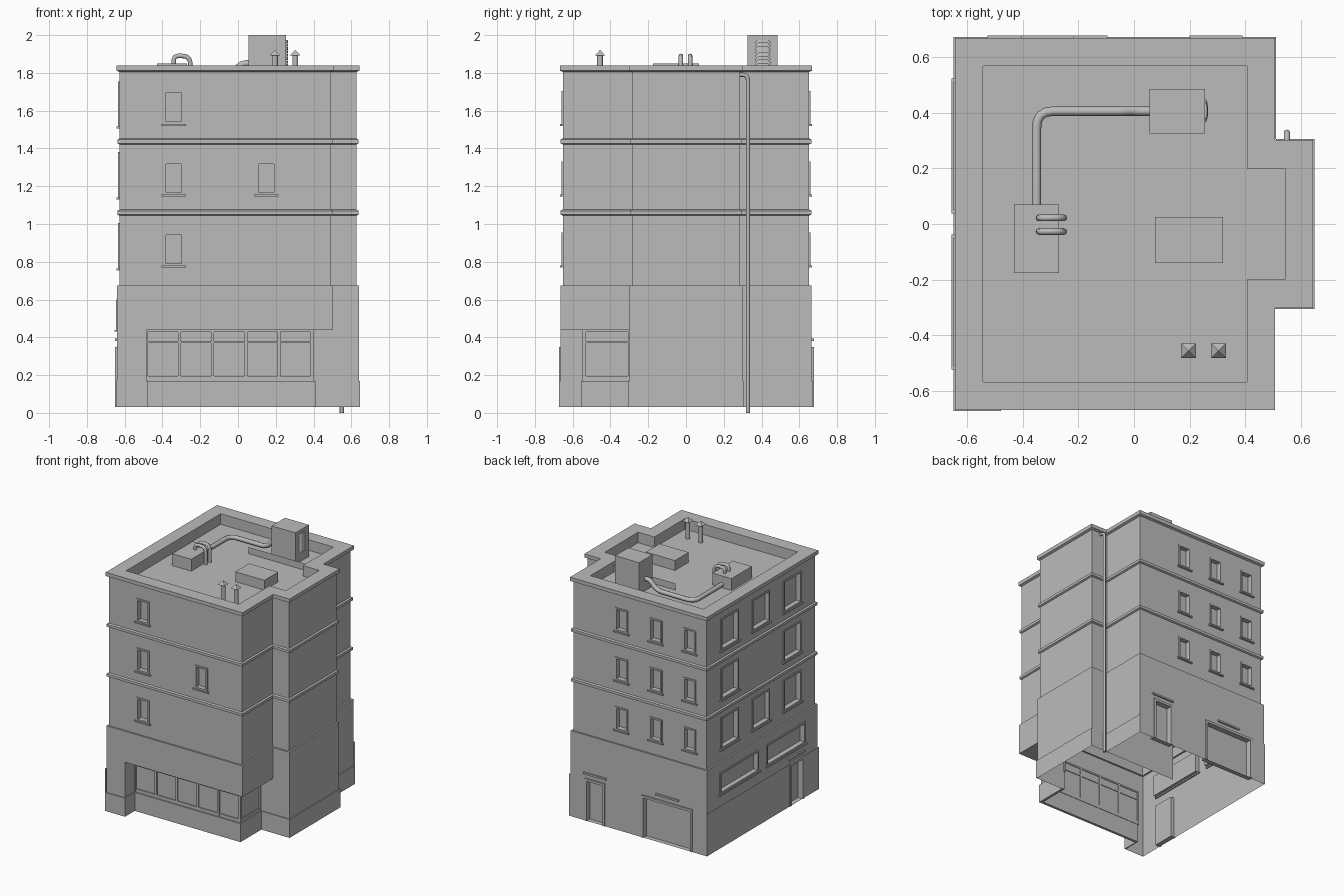
import bpy, bmesh
from math import pi
from mathutils import Vector, Matrix

cube = bpy.data.objects.get("Cube")
if cube:
    bpy.data.objects.remove(cube, do_unlink=True)

GREY = (0.5, 0.5, 0.5, 1)
mat = bpy.data.materials.new("plain_grey")
mat.use_nodes = True
mat.diffuse_color = GREY
mat.node_tree.nodes["Principled BSDF"].inputs["Base Color"].default_value = GREY

BASE, PLINTH, SHOP, LEDGE, TOP, ROOF = 0.03, 0.17, 0.44, 0.675, 1.84, 1.76
GROUND = 0.013          # how far the ground storey stands out
PLINTH_OUT = 0.02


def finish(name, bm, smooth=False):
    mesh = bpy.data.meshes.new(name)
    bm.to_mesh(mesh)
    bm.free()
    mesh.materials.append(mat)
    obj = bpy.data.objects.new(name, mesh)
    bpy.context.collection.objects.link(obj)
    if smooth:
        for poly in mesh.polygons:
            poly.use_smooth = True
    return obj


def face(bm, pts):
    return bm.faces.new([bm.verts.new(p) for p in pts])


def box(bm, lo, hi):
    lo, hi = Vector(lo), Vector(hi)
    m = Matrix.Translation((lo + hi) / 2) @ Matrix.Diagonal((hi - lo).to_4d())
    bmesh.ops.create_cube(bm, size=1, matrix=m)


def outline(d):
    """Plan of the building, grown outwards by d."""
    w, x, y, b = 0.627 + d, 0.49 + d, 0.652 + d, 0.285 + d
    return [(-w, -y), (x, -y), (x, -b), (w, -b), (w, b), (x, b), (x, y), (-w, y)]


def sweep(name, profile):
    """Run a (distance, height) profile round the plan."""
    bm = bmesh.new()
    rings = [[bm.verts.new((*p, z)) for p in outline(d)] for d, z in profile]
    for low, high in zip(rings, rings[1:]):
        for i in range(len(low)):
            j = (i + 1) % len(low)
            bm.faces.new((low[i], low[j], high[j], high[i]))
    return bm, rings


class Wall:
    """Vertical plane from p0 to p1, outside on the right; u is world x or y."""

    def __init__(self, p0, p1):
        self.p0 = p0
        self.axis = 0 if abs(p1[0] - p0[0]) > abs(p1[1] - p0[1]) else 1
        self.ends = p0[self.axis], p1[self.axis]
        self.sign = 1 if self.ends[1] > self.ends[0] else -1
        self.out = (0, -self.sign) if self.axis == 0 else (self.sign, 0)

    def at(self, u, z, o=0):
        p = list(self.p0)
        p[self.axis] = u
        return Vector((p[0] + self.out[0] * o, p[1] + self.out[1] * o, z))

    def quad(self, bm, a, b, z0, z1, o=0):
        if self.sign < 0:
            a, b = b, a
        face(bm, [self.at(a, z0, o), self.at(b, z0, o), self.at(b, z1, o), self.at(a, z1, o)])

    def plate(self, bm, a, b, z0, z1, o0, o1):
        p, q = self.at(a, z0, o0), self.at(b, z1, o1)
        box(bm, [min(s, t) for s, t in zip(p, q)], [max(s, t) for s, t in zip(p, q)])

    def build(self, bm, z0, z1, holes=(), depth=0.03, pane=True):
        us = sorted(set(self.ends) | {u for h in holes for u in h[:2]})
        zs = sorted({z0, z1} | {z for h in holes for z in h[2:]})
        for a, b in zip(us, us[1:]):
            for c, d in zip(zs, zs[1:]):
                u, z = (a + b) / 2, (c + d) / 2
                if not any(h[0] < u < h[1] and h[2] < z < h[3] for h in holes):
                    self.quad(bm, a, b, c, d)
        for a, b, c, d in holes:
            rim = [(a, c), (a, d), (b, d), (b, c)]
            for (u, z), (v, w) in zip(rim, rim[1:] + rim[:1]):
                pts = [self.at(u, z), self.at(v, w), self.at(v, w, -depth), self.at(u, z, -depth)]
                face(bm, pts if self.sign > 0 else pts[::-1])
            if pane:
                self.quad(bm, a, b, c, d, -depth)

    def frame(self, bm, a, b, c, d, sill=True, t=0.012, out=0.007):
        for u0, u1 in ((a, a + t), (b - t, b)):
            self.plate(bm, u0, u1, c, d, -0.03, out)
        self.plate(bm, a, b, d - t, d, -0.03, out)
        if sill:
            self.plate(bm, a, b, c, c + t, -0.03, out)
            self.plate(bm, a - t, b + t, c - 0.01, c, -0.01, out + 0.008)


def span(centre, width, z0, height):
    return (centre - width / 2, centre + width / 2, z0, z0 + height)


def walls(d):
    pts = outline(d)
    return [Wall(p, q) for p, q in zip(pts, pts[1:] + pts[:1])]


# Window and door layout by wall: 0 front, 4 bay, 6 back, 7 far side
FLOORS = (0.765, 1.14, 1.515)
upper = {
    0: [span(-0.34, 0.105, z + 0.015, 0.175) for z in FLOORS] + [span(0.15, 0.105, FLOORS[1] + 0.015, 0.175)],
    4: [span(-0.005, 0.21, z, 0.24) for z in FLOORS],
    6: [span(x, 0.105, z + 0.015, 0.175) for z in FLOORS for x in (0.083, -0.205, -0.49)],
    7: [span(y, 0.21, z, 0.24) for z in FLOORS for y in (0.375, 0, -0.375)
        if y or z != FLOORS[1]],
}
ground = {
    4: [span(-0.005, 0.21, 0.355, 0.24)],
    7: [span(y, 0.46, 0.44, 0.16) for y in (0.28, -0.28)],
}
doors = {6: [(0.21, 0.38, BASE, 0.35), (-0.525, -0.095, BASE, 0.35)],
         7: [(-0.49, -0.32, BASE, 0.35)]}

shell, frames = bmesh.new(), bmesh.new()
for i, wall in enumerate(walls(0)):
    wall.build(shell, LEDGE, 1.81, upper.get(i, ()))
    for hole in upper.get(i, ()):
        wall.frame(frames, *hole)
finish("upper_walls", shell)

# Ground storey, open at the shop corner
low, door_frames = bmesh.new(), bmesh.new()
for i, wall in enumerate(walls(GROUND)):
    wall.build(low, SHOP if i < 2 else BASE, LEDGE, ground.get(i, []) + doors.get(i, []))
    for hole in ground.get(i, ()):
        wall.frame(frames, *hole)
    for hole in doors.get(i, ()):
        wall.frame(door_frames, *hole, sill=False, t=0.018, out=0.012)
        mid, wide = (hole[0] + hole[1]) / 2, 0.095
        wall.plate(door_frames, mid - wide, mid + wide, 0.38, 0.393, 0, 0.012)
finish("window_frames", frames)
finish("door_frames_and_canopies", door_frames)

# Front pier and soffit over the shop recess
PIER, GLASS_Y, GLASS_X = -0.485, -0.537, 0.392
g = outline(GROUND)
front, right, bay = g[0][1], g[1][0], g[2][1]
Wall(g[0], (PIER, front)).build(low, BASE, SHOP)
Wall((PIER, front), (PIER, GLASS_Y)).build(low, BASE, SHOP)
Wall((GLASS_X, bay), (right, bay)).build(low, BASE, SHOP)
face(low, [(x, y, SHOP) for x, y in ((PIER, front), (PIER, GLASS_Y), (GLASS_X, GLASS_Y),
                                     (GLASS_X, bay), (right, bay), (right, front))])
finish("ground_walls", low)

# Shop window with bars and its own low wall
glass, bars = bmesh.new(), bmesh.new()
for p, q, panes in (((PIER, GLASS_Y), (GLASS_X, GLASS_Y), 5), ((GLASS_X, GLASS_Y), (GLASS_X, bay), 1)):
    wall = Wall(p, q)
    wall.build(glass, BASE, SHOP)
    a, b = wall.ends
    for i in range(panes + 1):
        u = a + (b - a) * i / panes
        wall.plate(bars, u - 0.008, u + 0.008, PLINTH, SHOP, -0.005, 0.01)
    for z, t in ((PLINTH + 0.012, 0.012), (0.374, 0.005), (SHOP - 0.006, 0.006)):
        wall.plate(bars, a, b, z - t, z + t, -0.005, 0.008)
    wall.plate(bars, a, b + (0.018 if panes > 1 else 0), BASE, PLINTH, -0.002, 0.018)
finish("shop_glass", glass)
finish("shop_bars", bars)

# Plinth with gaps at the doors
plinth = bmesh.new()
for i, (wall, inner) in enumerate(zip(walls(PLINTH_OUT), walls(GROUND))):
    if i == 1:
        continue
    if i == 0:
        wall = Wall(wall.p0, (PIER + 0.007, wall.p0[1]))
        wall.plate(plinth, PIER, PIER + 0.007, BASE, PLINTH, 0, GLASS_Y - wall.p0[1] and -0.12)
    if i == 2:
        wall = Wall((GLASS_X, wall.p0[1]), (outline(PLINTH_OUT)[3]))
    wall.build(plinth, BASE, PLINTH, doors.get(i, ()), depth=0.01, pane=False)
    stops = sorted(list(wall.ends) + [u for h in doors.get(i, ()) for u in h[:2]])
    for a, b in zip(stops[::2], stops[1::2]):
        pts = [wall.at(a, PLINTH), wall.at(b, PLINTH), wall.at(b, PLINTH, -0.007), wall.at(a, PLINTH, -0.007)]
        face(plinth, pts if wall.sign > 0 else pts[::-1])
finish("plinth", plinth)

# Ledge, string courses, parapet and roof deck
finish("ground_ledge", sweep("ledge", [(GROUND, LEDGE), (0, LEDGE)])[0])
for name, z in (("lower_course", 1.06), ("upper_course", 1.437)):
    finish(name, sweep(name, [(0, z - 0.016), (0.012, z - 0.01), (0.012, z + 0.01), (0, z + 0.016)])[0])
bm, rings = sweep("parapet", [(0, 1.805), (0.016, 1.812), (0.016, TOP), (-0.085, TOP), (-0.085, ROOF)])
bm.faces.new(rings[-1])
finish("parapet_and_roof", bm)


def tube(name, pts, radius):
    """Round pipe with softened corners along the points."""
    curve = bpy.data.curves.new(name, "CURVE")
    curve.dimensions = "3D"
    curve.bevel_depth, curve.bevel_resolution, curve.use_fill_caps = radius, 2, True
    pts = [Vector(p) for p in pts]
    path = [pts[0]]
    for a, b, c in zip(pts, pts[1:], pts[2:]):
        r = min((a - b).length, (c - b).length, 0.12) * 0.5
        s, e = b + (a - b).normalized() * r, b + (c - b).normalized() * r
        path += [s.lerp(b, t).lerp(b.lerp(e, t), t) for t in (0, 0.25, 0.5, 0.75, 1)]
    path.append(pts[-1])
    spline = curve.splines.new("POLY")
    spline.points.add(len(path) - 1)
    for point, co in zip(spline.points, path):
        point.co = (*co, 1)
    obj = bpy.data.objects.new(name, curve)
    curve.materials.append(mat)
    bpy.context.collection.objects.link(obj)


# Roof plant
bm = bmesh.new()
box(bm, (-0.43, -0.175, ROOF), (-0.27, 0.07, 1.85))
box(bm, (0.075, -0.14, ROOF), (0.32, 0.025, 1.835))
finish("roof_boxes", bm)
bm = bmesh.new()
box(bm, (0.055, 0.325, ROOF), (0.255, 0.485, 2.0))
finish("roof_tower", bm)
bm = bmesh.new()
for i in range(8):
    m = Matrix.Translation((0.255, 0.407, 1.84 + i * 0.018)) @ Matrix.Diagonal((0.011, 0.042, 1, 1))
    bmesh.ops.create_cone(bm, cap_ends=True, segments=16, radius1=1, radius2=0.7, depth=0.016, matrix=m)
finish("tower_louvres", bm)

PIPE = 1.785
tube("roof_duct", [(0.07, 0.405, 1.85), (0.02, 0.405, 1.85), (-0.04, 0.405, PIPE),
                   (-0.35, 0.405, PIPE), (-0.35, 0.06, PIPE)], 0.017)
for y in (0.022, -0.027):
    tube("box_pipe", [(-0.34, y, 1.84), (-0.34, y, 1.89), (-0.252, y, 1.89), (-0.252, y, ROOF)], 0.012)

# Vent stacks with pyramid caps
for x in (0.195, 0.303):
    bm = bmesh.new()
    for sides, r0, r1, z0, z1 in ((12, 0.016, 0.016, ROOF, 1.895), (4, 0.038, 0, 1.893, 1.922)):
        m = Matrix.Translation((x, -0.455, (z0 + z1) / 2)) @ Matrix.Rotation(pi / 4, 4, "Z")
        bmesh.ops.create_cone(bm, cap_ends=True, segments=sides, radius1=r0, radius2=r1, depth=z1 - z0, matrix=m)
    finish("vent_stack", bm)

tube("drainpipe", [(0.549, 0.27, 1.79), (0.549, 0.328, 1.79), (0.549, 0.328, 0)], 0.011)
